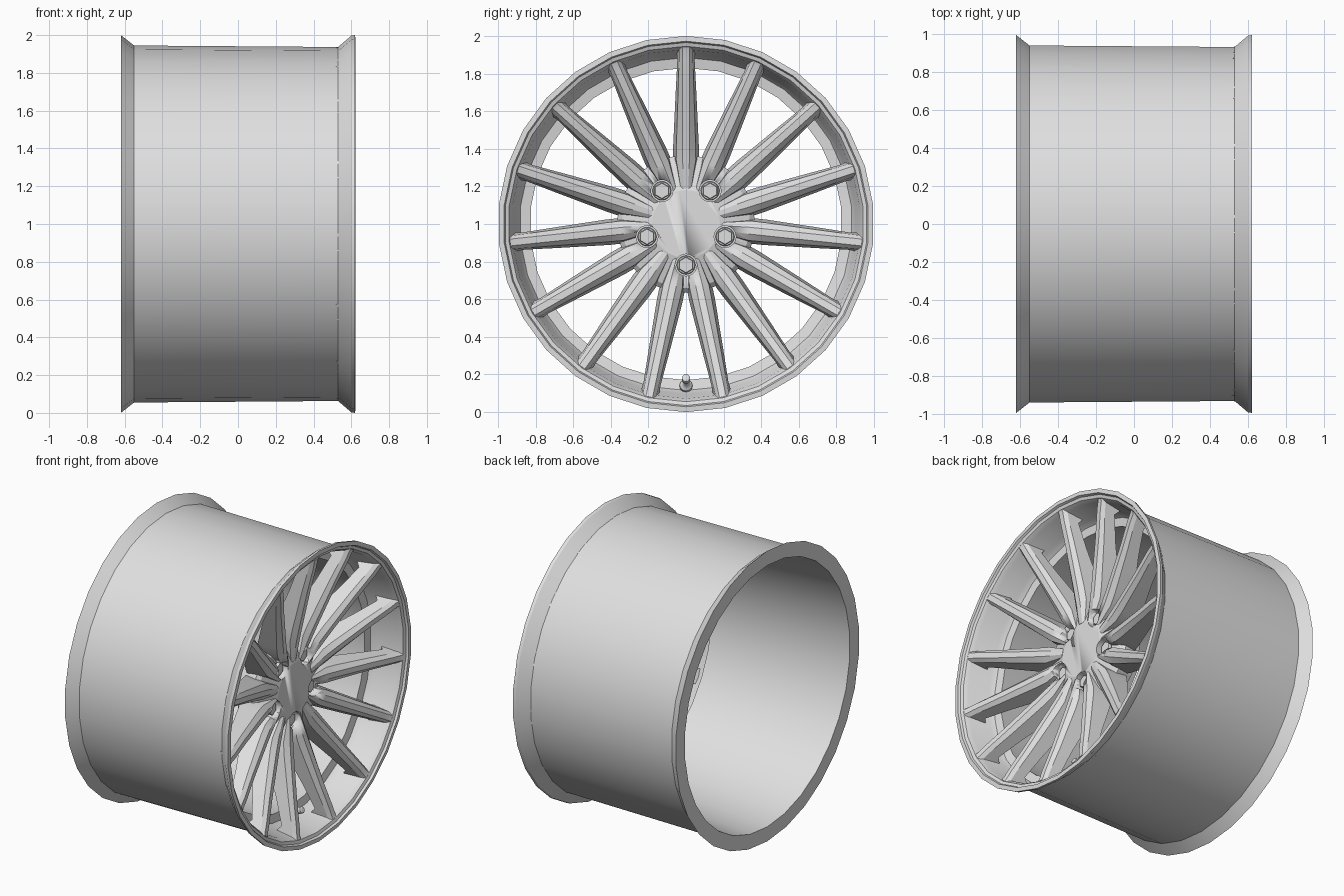
import bpy, bmesh, math
from mathutils import Matrix, Vector

cube = bpy.data.objects.get("Cube")
if cube:
    bpy.data.objects.remove(cube)

SPOKES, BOLTS = 15, 5
CENTRE = Vector((0, 0, 1))

metal = bpy.data.materials.new("light grey metal")
metal.use_nodes = True
grey = (0.74, 0.74, 0.74, 1)
metal.diffuse_color = grey
metal.node_tree.nodes["Principled BSDF"].inputs["Base Color"].default_value = grey


def finish(bm, name, angle=30):
    """Turn a bmesh into a named, shaded object."""
    bmesh.ops.recalc_face_normals(bm, faces=bm.faces)
    mesh = bpy.data.meshes.new(name)
    bm.to_mesh(mesh)
    bm.free()
    mesh.materials.append(metal)
    obj = bpy.data.objects.new(name, mesh)
    bpy.context.collection.objects.link(obj)
    bpy.ops.object.select_all(action='DESELECT')
    bpy.context.view_layer.objects.active = obj
    obj.select_set(True)
    bpy.ops.object.shade_smooth_by_angle(angle=math.radians(angle))
    return obj


def revolve(bm, profile, sides, closed=False, centre=CENTRE):
    """Spin (x, radius) points about a line along x."""
    rings = []
    for x, r in profile:
        ring = []
        for i in range(sides):
            t = math.tau * i / sides
            ring.append(bm.verts.new(centre + Vector((x, r * math.sin(t), r * math.cos(t)))))
        rings.append(ring)
    pairs = list(zip(rings, rings[1:]))
    if closed:
        pairs.append((rings[-1], rings[0]))
    else:
        bm.faces.new(rings[0])
        bm.faces.new(rings[-1])
    for a, b in pairs:
        for i in range(sides):
            j = (i + 1) % sides
            bm.faces.new((a[i], a[j], b[j], b[i]))


def around(radius, angle):
    return CENTRE + Vector((0, radius * math.sin(angle), radius * math.cos(angle)))


# Barrel: outer skin, front lip, inner step and rear flange
bm = bmesh.new()
revolve(bm, [(-0.62, 1.0), (-0.55, 0.945), (0.53, 0.937), (0.60, 0.997),
             (0.62, 1.0), (0.622, 0.972), (0.607, 0.965),
             (0.60, 0.945), (0.57, 0.928), (0.43, 0.905), (0.395, 0.885),
             (0.385, 0.83), (-0.62, 0.90)], 30, closed=True)
finish(bm, "barrel")

# Hub with a flat centre and a sloping shoulder
bm = bmesh.new()
revolve(bm, [(0.22, 0.30), (0.25, 0.36), (0.36, 0.365), (0.385, 0.34),
             (0.42, 0.22), (0.432, 0.18)], 60)
hub = finish(bm, "hub", 5)

# Spokes: radius, half widths of ridge, shoulder and back, x of ridge, shoulder
# and back, and how far the front leans outward
stations = [(0.19, 0.012, 0.028, 0.036, 0.431, 0.424, 0.27, 0),
            (0.34, 0.018, 0.052, 0.068, 0.458, 0.432, 0.28, 0),
            (0.42, 0.018, 0.051, 0.068, 0.475, 0.447, 0.31, 0),
            (0.70, 0.018, 0.042, 0.055, 0.54, 0.515, 0.43, 0),
            (0.87, 0.018, 0.037, 0.046, 0.585, 0.562, 0.49, 0),
            (0.91, 0.018, 0.036, 0.050, 0.595, 0.572, 0.455, 0.012),
            (0.922, 0.018, 0.036, 0.066, 0.602, 0.58, 0.43, 0.018)]
bm = bmesh.new()
for k in range(SPOKES):
    turn = Matrix.Translation(CENTRE) @ Matrix.Rotation(-math.tau * k / SPOKES, 4, 'X')
    loops = []
    for r, ridge, edge, foot, front, shoulder, back, lean in stations:
        section = [(front, -ridge, r + lean), (front, ridge, r + lean),
                   (shoulder, edge, r + lean), (back, foot, r),
                   (back, -foot, r), (shoulder, -edge, r + lean)]
        loops.append([bm.verts.new(turn @ Vector(p)) for p in section])
    for a, b in zip(loops, loops[1:]):
        for i in range(6):
            j = (i + 1) % 6
            bm.faces.new((a[i], a[j], b[j], b[i]))
    bm.faces.new(loops[0])
    bm.faces.new(loops[-1])
spokes = finish(bm, "spokes", 15)

# Bolt pockets cut through hub and spoke roots
bolt_places = [around(0.218, math.pi + math.tau * k / BOLTS) for k in range(BOLTS)]
bm = bmesh.new()
for place in bolt_places:
    revolve(bm, [(0.355, 0.058), (0.6, 0.058)], 24, centre=place)
cutter = finish(bm, "pocket_cutter")
cutter.hide_render = True
for obj in (hub, spokes):
    mod = obj.modifiers.new("pockets", 'BOOLEAN')
    mod.operation, mod.solver, mod.object = 'DIFFERENCE', 'EXACT', cutter
    bpy.context.view_layer.objects.active = obj
    bpy.ops.object.modifier_move_to_index(modifier=mod.name, index=0)
    bpy.ops.object.modifier_apply(modifier=mod.name)
bpy.data.objects.remove(cutter)

# Hexagonal bolts on round collars
bm = bmesh.new()
for place in bolt_places:
    revolve(bm, [(0.34, 0.05), (0.375, 0.05), (0.38, 0.046)], 24, centre=place)
    revolve(bm, [(0.36, 0.044), (0.405, 0.044), (0.41, 0.04)], 6, centre=place)
finish(bm, "bolts")

# Tyre valve on the inner step, leaning towards the hub
bm = bmesh.new()
base = around(0.865, math.pi)
revolve(bm, [(0.38, 0.034), (0.41, 0.034), (0.42, 0.022), (0.44, 0.014),
             (0.47, 0.014), (0.472, 0.022), (0.50, 0.022), (0.505, 0.014)],
        12, centre=base)
bmesh.ops.rotate(bm, verts=bm.verts, cent=base + Vector((0.39, 0, 0)),
                 matrix=Matrix.Rotation(math.radians(-25), 3, 'Y'))
finish(bm, "valve")
